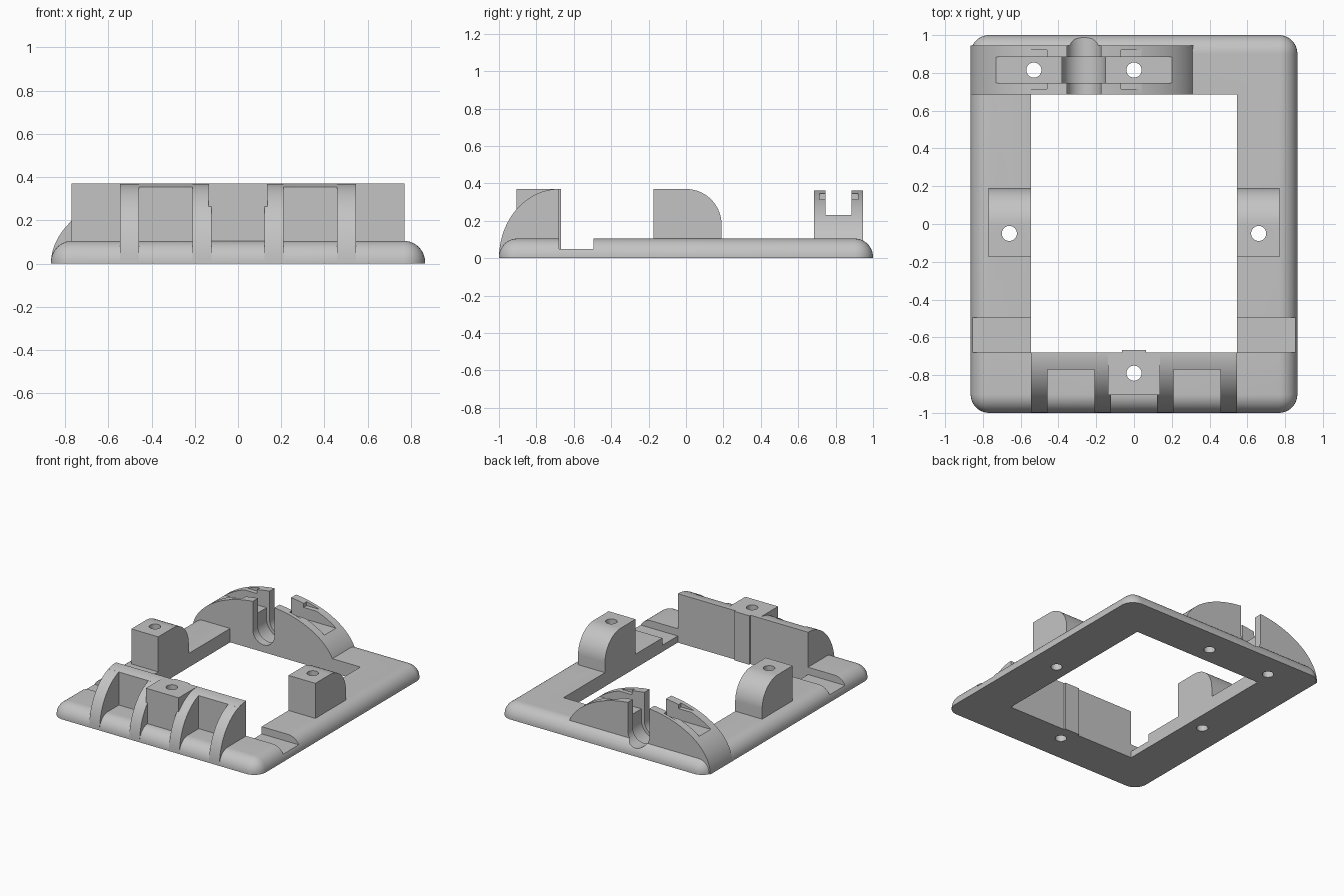
import bpy, bmesh
from math import sin, cos, pi
from mathutils import Vector

cube = bpy.data.objects.get("Cube")
if cube:
    bpy.data.objects.remove(cube, do_unlink=True)

GREY = (0.55, 0.55, 0.55, 1)
mat = bpy.data.materials.new("plain grey")
mat.use_nodes = True
mat.diffuse_color = GREY
mat.node_tree.nodes["Principled BSDF"].inputs["Base Color"].default_value = GREY


def finish(name, bm):
    bmesh.ops.recalc_face_normals(bm, faces=bm.faces)
    mesh = bpy.data.meshes.new(name)
    bm.to_mesh(mesh)
    bm.free()
    mesh.materials.append(mat)
    obj = bpy.data.objects.new(name, mesh)
    bpy.context.collection.objects.link(obj)
    return obj


def prism(name, profile, axis, lo, hi):
    """Extrude a 2D profile along x (profile y,z), y (x,z) or z (x,y)."""
    bm = bmesh.new()
    place = {"x": lambda a, b: (lo, a, b), "y": lambda a, b: (a, lo, b), "z": lambda a, b: (a, b, lo)}[axis]
    face = bm.faces.new([bm.verts.new(place(a, b)) for a, b in profile])
    new = bmesh.ops.extrude_face_region(bm, geom=[face])["geom"]
    shift = Vector([hi - lo if axis == c else 0 for c in "xyz"])
    bmesh.ops.translate(bm, vec=shift, verts=[v for v in new if isinstance(v, bmesh.types.BMVert)])
    return finish(name, bm)


def box(name, x0, x1, y0, y1, z0, z1):
    return prism(name, [(x0, y0), (x1, y0), (x1, y1), (x0, y1)], "z", z0, z1)


def arc(cx, cy, rx, ry, start, end, n=24):
    steps = [start + (end - start) * i / n for i in range(n + 1)]
    return [(cx + rx * cos(t), cy + ry * sin(t)) for t in steps]


def hole(x, y):
    return prism("hole_cutter", arc(x, y, 0.04, 0.04, 0, 2 * pi, 32)[:-1], "z", -0.1, 0.6)


def slot(radius, y0, y1):
    u_shape = arc(ARCH_X, 0.145, radius, radius, pi, 2 * pi)
    return prism("slot_cutter", u_shape + [(ARCH_X + radius, 0.6), (ARCH_X - radius, 0.6)], "y", y0, y1)


def cut(obj, *cutters):
    bpy.context.view_layer.objects.active = obj
    for c in cutters:
        c.hide_render = True
        mod = obj.modifiers.new("cut", "BOOLEAN")
        mod.operation, mod.solver, mod.object = "DIFFERENCE", "EXACT", c
        bpy.ops.object.modifier_apply(modifier=mod.name)
        bpy.data.objects.remove(c, do_unlink=True)


ARCH_X, ARCH_Y = -0.265, 0.815
W, IN = 0.865, 0.545
HUMP_Y, HUMP_Z = -0.68, 0.37


def slot_cutters():
    return [slot(0.09, 0.6, 1.1), slot(0.115, 0.747, 0.885)]


def arch_holes():
    return [hole(ARCH_X + s * 0.265, ARCH_Y) for s in (-1, 1)]


# Base frame: rounded plate with window, cross grooves and holes
bm = bmesh.new()
bmesh.ops.create_cube(bm, size=1)
for v in bm.verts:
    v.co = (v.co.x * 2 * W, v.co.y * 2, (v.co.z + 0.5) * 0.105)
rounded = [e for e in bm.edges if any(v.co.z > 0.05 for v in e.verts)]
bmesh.ops.bevel(bm, geom=rounded, offset=0.098, segments=10, profile=0.5, affect="EDGES")
frame = finish("base_frame", bm)
cut(frame, box("window_cutter", -IN, IN, HUMP_Y, 0.685, -0.1, 0.3),
    box("groove_cutter", -1, 1, HUMP_Y, -0.495, 0.05, 0.3),
    hole(-0.66, -0.05), hole(0.66, -0.05), hole(0, -0.79), *arch_holes(), *slot_cutters())
parts = [frame]

# Side posts with a rounded rear shoulder
for side, s in (("left", 1), ("right", -1)):
    profile = [(-0.175, 0.06), (0.19, 0.06)] + arc(0, 0.18, 0.19, 0.19, 0, pi / 2) + [(-0.175, 0.37)]
    post = prism(side + "_post", profile, "x", s * IN, s * 0.77)
    cut(post, hole(s * 0.66, -0.05))
    parts.append(post)

# Front hump: curved ribs, rear wall, centre block and rear strip
quarter = arc(HUMP_Y, 0, 0.32, HUMP_Z, pi / 2, pi)
for side, s in (("left", 1), ("right", -1)):
    for kind, a, b in (("outer", 0.458, IN), ("inner", 0.123, 0.21)):
        parts.append(prism(f"{side}_{kind}_rib", quarter + [(HUMP_Y, 0)], "x", s * a, s * b))
top = arc(HUMP_Y, 0, 0.32, HUMP_Z, pi / 2, pi / 2 + 0.285, 8)
wall = prism("front_rear_wall", top + [(-0.77, 0), (HUMP_Y, 0)], "x", -IN, IN)
block = box("front_centre_block", -0.137, 0.137, -0.905, HUMP_Y, 0.03, HUMP_Z)
for obj in (wall, block):
    cut(obj, hole(0, -0.79))
parts += [wall, block, box("front_rear_strip", -0.063, 0.063, HUMP_Y - 0.01, -0.667, 0, HUMP_Z)]

# Rear arch with U slot, lengthwise channel, side notches and holes
arch = prism("rear_arch", arc(ARCH_X, 0, 0.6, 0.365, 0, pi, 64), "y", 0.685, 0.945)
notches = [box("notch_cutter", *sorted((ARCH_X + s * 0.195, ARCH_X + s * 0.5)), 0.715, 0.92, 0.315, 0.35)
           for s in (-1, 1)]
cut(arch, box("channel_cutter", -1, 1, 0.747, 0.885, 0.23, 0.6), *notches, *slot_cutters(), *arch_holes())
parts.append(arch)

# Smooth curved surfaces, keep edges sharp
bpy.ops.object.select_all(action="DESELECT")
for obj in parts:
    obj.select_set(True)
bpy.context.view_layer.objects.active = frame
bpy.ops.object.shade_smooth_by_angle(angle=0.5)
